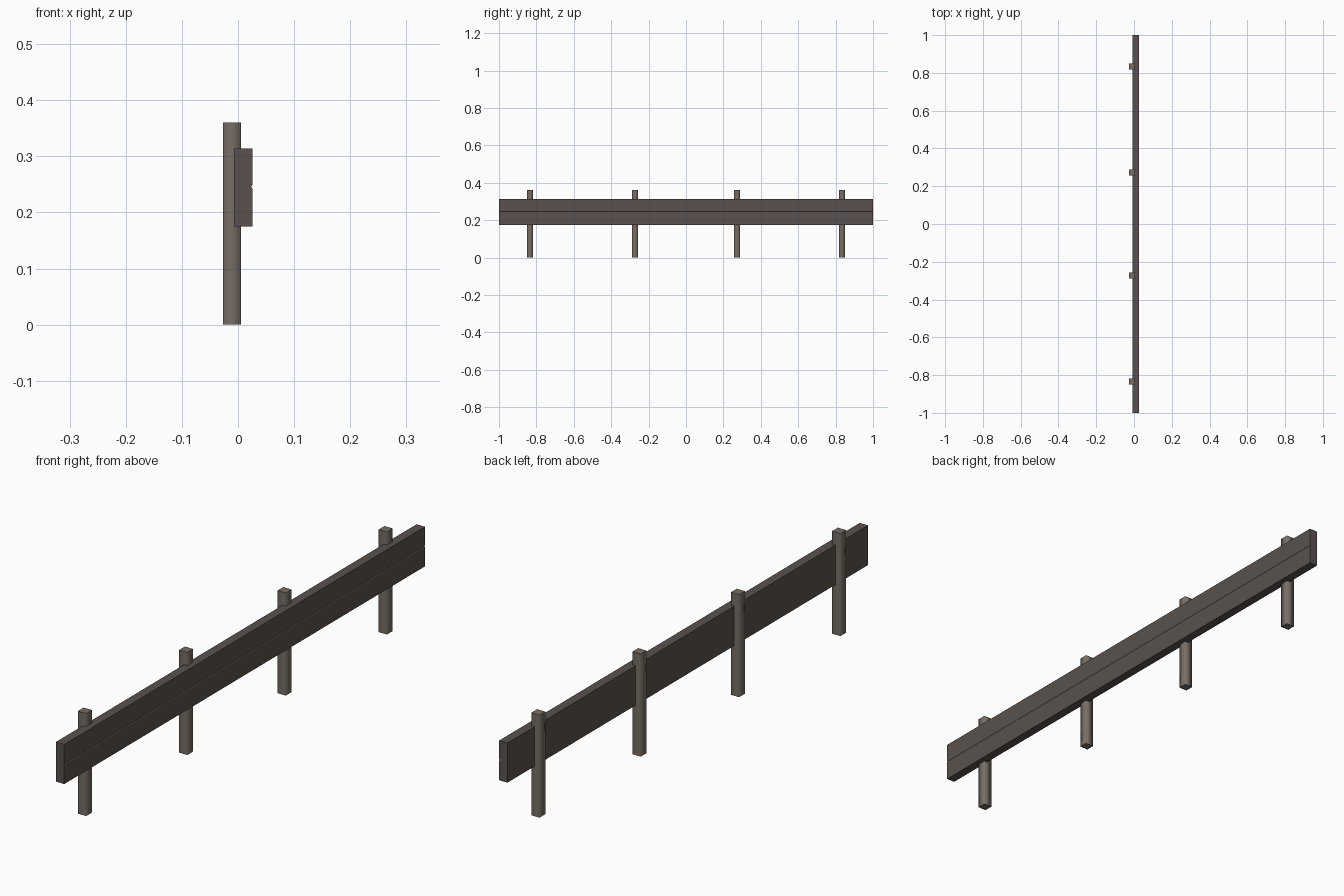
import bpy, bmesh

if "Cube" in bpy.data.objects:
    bpy.data.objects.remove(bpy.data.objects["Cube"])

def material(name, rgb):
    m = bpy.data.materials.new(name)
    m.diffuse_color = (*rgb, 1)
    m.use_nodes = True
    m.node_tree.nodes["Principled BSDF"].inputs["Base Color"].default_value = m.diffuse_color
    return m

def prism(name, profile, axis, length, mat, location, smooth=False):
    """Extrude a closed profile along y (profile in x,z) or z (profile in x,y)."""
    bm = bmesh.new()
    pts = [(a, -length / 2, b) if axis == 'Y' else (a, b, 0) for a, b in profile]
    face = bm.faces.new([bm.verts.new(p) for p in pts])
    ext = bmesh.ops.extrude_face_region(bm, geom=[face])
    step = (0, length, 0) if axis == 'Y' else (0, 0, length)
    bmesh.ops.translate(bm, vec=step, verts=[g for g in ext['geom'] if isinstance(g, bmesh.types.BMVert)])
    bmesh.ops.recalc_face_normals(bm, faces=bm.faces)
    if smooth:
        # round the shading of the sides, keep the end caps crisp
        bm.normal_update()
        for f in bm.faces:
            f.smooth = abs(f.normal.z) < 0.5
        for e in bm.edges:
            e.smooth = all(f.smooth for f in e.link_faces)
    me = bpy.data.meshes.new(name)
    bm.to_mesh(me)
    bm.free()
    me.materials.append(mat)
    ob = bpy.data.objects.new(name, me)
    ob.location = location
    bpy.context.collection.objects.link(ob)
    return ob

rail_mat = material("dark_wood", (0.10, 0.083, 0.077))
post_mat = material("worn_wood", (0.185, 0.155, 0.13))

# Rail: one long board with a fine groove along its outer face
back, outer, low, mid, high = -0.007, 0.0255, 0.175, 0.246, 0.314
rail_profile = [(back, low), (outer, low), (outer, mid - 0.003), (outer - 0.002, mid),
                (outer, mid + 0.003), (outer, high), (back, high)]
prism("rail", rail_profile, 'Y', 2.0, rail_mat, (0, 0, 0))

# Posts: four square stakes behind the rail, mirrored about the middle
h = 0.016
square = [(-h, -h), (h, -h), (h, h), (-h, h)]
for i, y in enumerate((-0.834, -0.273, 0.273, 0.834)):
    prism(f"post_{i + 1}", square, 'Z', 0.36, post_mat, (-0.0105, y, 0), smooth=True)
